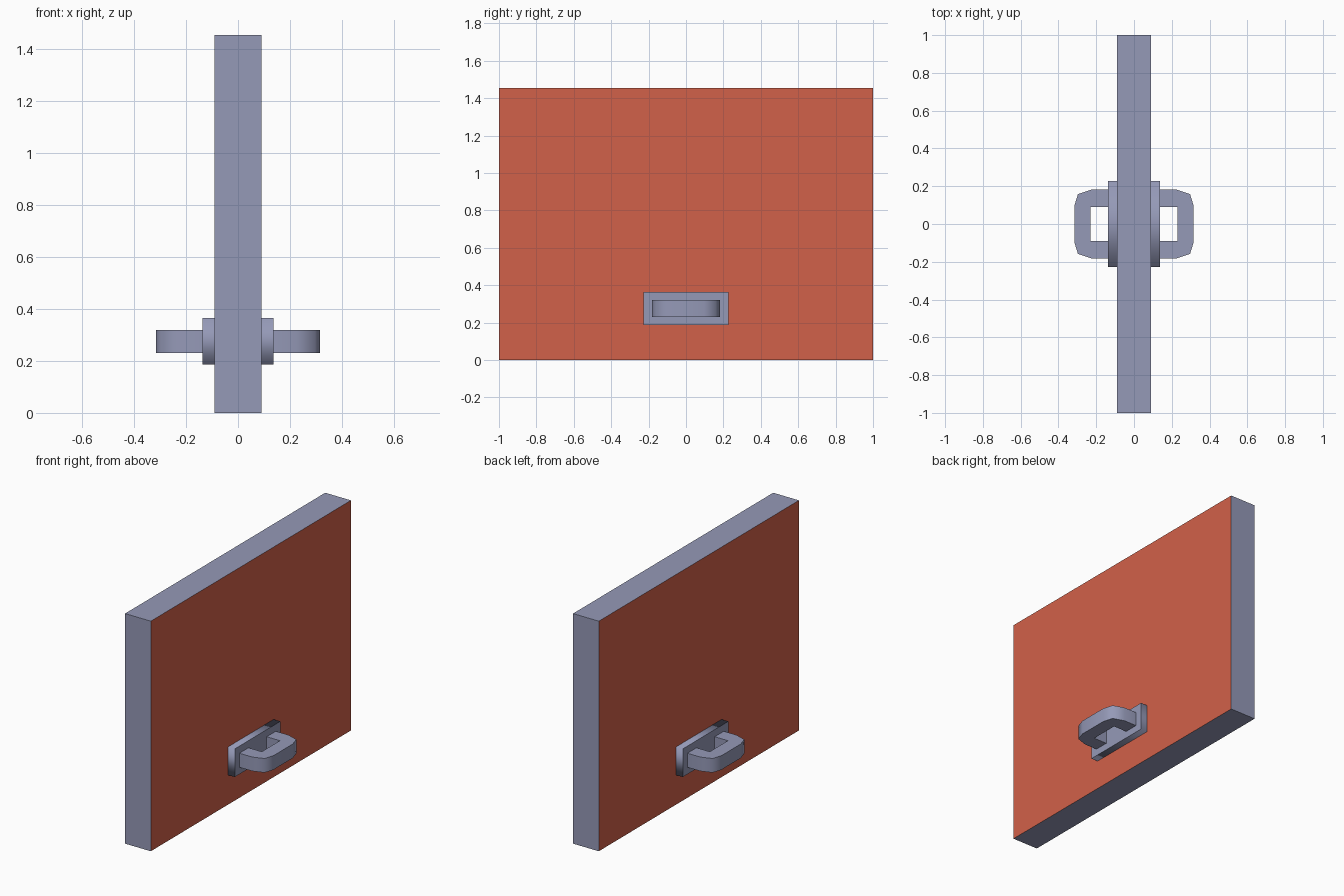
import bpy, bmesh, math
from mathutils import Vector

if "Cube" in bpy.data.objects:
    bpy.data.objects.remove(bpy.data.objects["Cube"])


def material(name, rgb):
    m = bpy.data.materials.new(name)
    m.diffuse_color = (*rgb, 1.0)
    m.use_nodes = True
    m.node_tree.nodes["Principled BSDF"].inputs["Base Color"].default_value = m.diffuse_color
    return m


RED = material("brick_red", (0.64, 0.12, 0.068))
GREY = material("blue_grey", (0.30, 0.32, 0.475))


def prism(name, outline, direction, mats, smooth_angle=0):
    """Extrude a closed outline; wall edges below smooth_angle shade smooth, cap rims stay sharp."""
    bm = bmesh.new()
    cap = bm.faces.new([bm.verts.new(p) for p in outline])
    ext = bmesh.ops.extrude_face_region(bm, geom=[cap], use_keep_orig=True)
    moved = [v for v in ext["geom"] if isinstance(v, bmesh.types.BMVert)]
    bmesh.ops.translate(bm, verts=moved, vec=direction)
    bmesh.ops.recalc_face_normals(bm, faces=bm.faces[:])
    axis = Vector(direction).normalized()
    for f in bm.faces:
        f.smooth = smooth_angle > 0
    for e in bm.edges:
        along = abs((e.verts[0].co - e.verts[1].co).normalized().dot(axis)) > 0.9
        a = e.calc_face_angle_signed(0.0)
        e.smooth = along and abs(a) < math.radians(smooth_angle)
    me = bpy.data.meshes.new(name)
    bm.to_mesh(me)
    bm.free()
    for m in mats:
        me.materials.append(m)
    ob = bpy.data.objects.new(name, me)
    bpy.context.collection.objects.link(ob)
    return ob


def rect(x, y, z0, z1):
    return [(x, -y, z0), (x, y, z0), (x, y, z1), (x, -y, z1)]


# Door panel: red broad faces, grey edges
panel = prism("panel", rect(-0.09, 1.0, 0.0, 1.455), (0.18, 0, 0), [GREY, RED])
for f in panel.data.polygons:
    f.material_index = 1 if abs(f.normal.x) > 0.9 else 0

# Half outline of the D-shaped handle (x, y)
outer = [(0.137, 0.182), (0.226, 0.182), (0.297, 0.158), (0.316, 0.096)]
inner = [(0.137, 0.091), (0.230, 0.091)]
loop = (outer + [(x, -y) for x, y in reversed(outer)]
        + [(x, -y) for x, y in inner] + list(reversed(inner)))

for side, s in (("right", 1), ("left", -1)):
    # Mounting plate with softened rim
    prism(side + "_handle_plate", rect(s * 0.09, 0.228, 0.187, 0.365),
          (s * 0.047, 0, 0), [GREY], 100)
    # Pull handle
    prism(side + "_handle", [(s * x, y, 0.231) for x, y in loop],
          (0, 0, 0.089), [GREY], 60)
